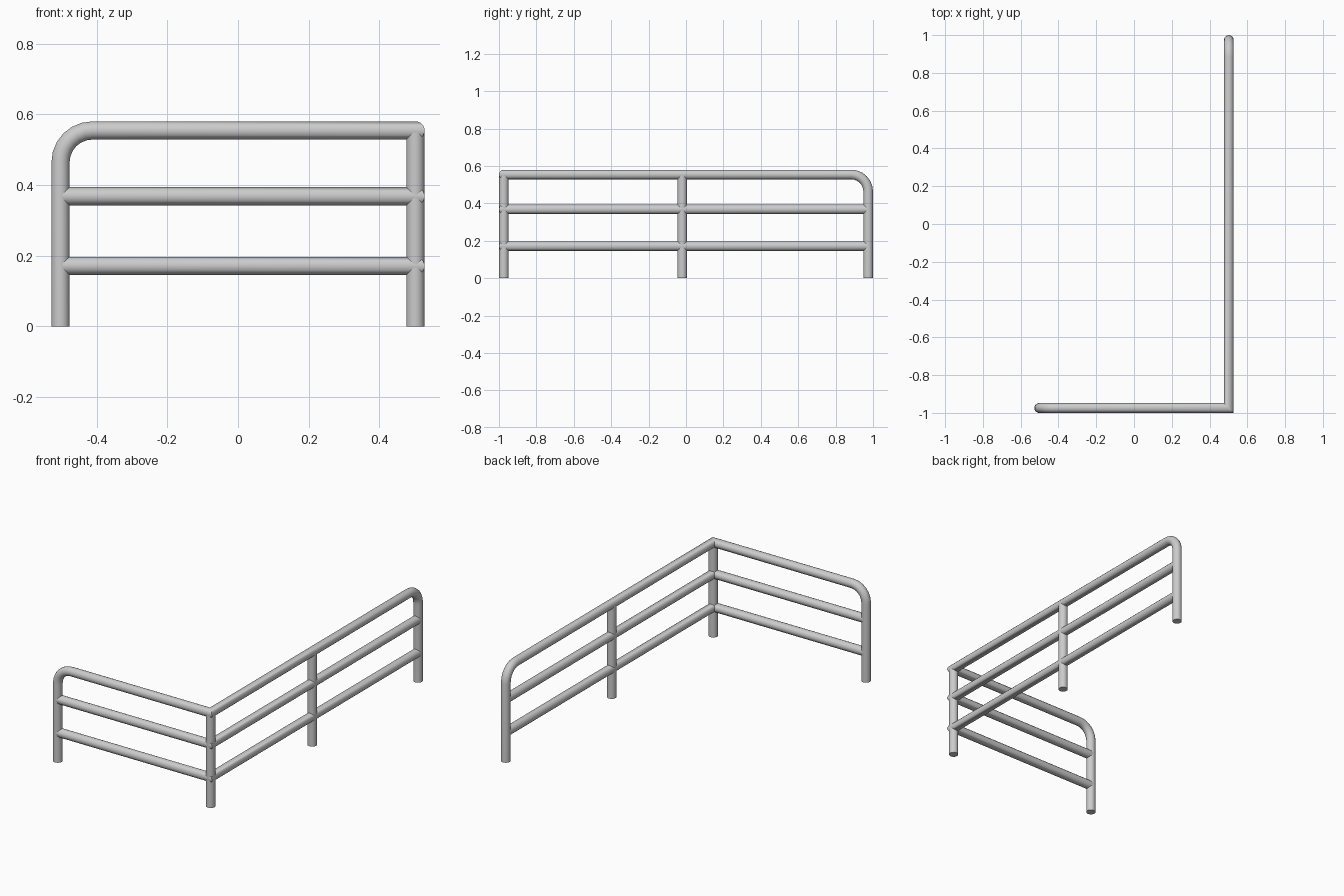
import bpy, bmesh, math
from mathutils import Vector

if "Cube" in bpy.data.objects:
    bpy.data.objects.remove(bpy.data.objects["Cube"])

R, SIDES = 0.026, 16            # pipe radius and roundness
X, Y = 0.502, 0.974             # post centre lines
TOP, BEND = 0.554, 0.09         # top rail height, bend radius


def pipe(name, points):
    """Sweep a round section along a path with true mitred joints."""
    pts = [Vector(p) for p in points]
    dirs = [(b - a).normalized() for a, b in zip(pts, pts[1:])]
    u = dirs[0].orthogonal().normalized()
    v = dirs[0].cross(u)
    ring = []
    for i in range(SIDES):
        a = 2 * math.pi * (i + 0.5) / SIDES
        ring.append(pts[0] + R * (math.cos(a) * u + math.sin(a) * v))
    bm = bmesh.new()
    prev = [bm.verts.new(p) for p in ring]
    bm.faces.new(prev[::-1])
    for i, d in enumerate(dirs):
        n = d + dirs[i + 1] if i + 1 < len(dirs) else d
        ring = [p + d * ((pts[i + 1] - p).dot(n) / d.dot(n)) for p in ring]
        cur = [bm.verts.new(p) for p in ring]
        for j in range(SIDES):
            k = (j + 1) % SIDES
            bm.faces.new((prev[j], prev[k], cur[k], cur[j]))
        prev = cur
    bm.faces.new(prev)
    bmesh.ops.recalc_face_normals(bm, faces=bm.faces)
    me = bpy.data.meshes.new(name)
    bm.to_mesh(me)
    bm.free()
    ob = bpy.data.objects.new(name, me)
    bpy.context.collection.objects.link(ob)
    bpy.ops.object.select_all(action='DESELECT')
    ob.select_set(True)
    bpy.context.view_layer.objects.active = ob
    bpy.ops.object.shade_smooth_by_angle(angle=math.radians(35))


def bend(base, inward, steps=6):
    """Post foot followed by the quarter bend into the top rail."""
    base, inward = Vector(base), Vector(inward)
    out = [base]
    for i in range(steps + 1):
        a = math.pi / 2 * i / steps
        out.append(base + inward * BEND * (1 - math.cos(a))
                   + Vector((0, 0, TOP - BEND + BEND * math.sin(a))))
    return out


# Top rail with both bent end posts, mitred at the corner
pipe("top_rail_and_end_posts",
     bend((-X, -Y, 0), (1, 0, 0)) + [(X, -Y, TOP)]
     + bend((X, Y, 0), (0, -1, 0))[::-1])

# Lower rails
for name, z in (("middle_rail", 0.368), ("lower_rail", 0.171)):
    pipe(name, [(-X, -Y, z), (X, -Y, z), (X, Y, z)])

# Straight posts
for name, y in (("corner_post", -Y), ("middle_post", -0.02)):
    pipe(name, [(X, y, 0), (X, y, TOP)])
